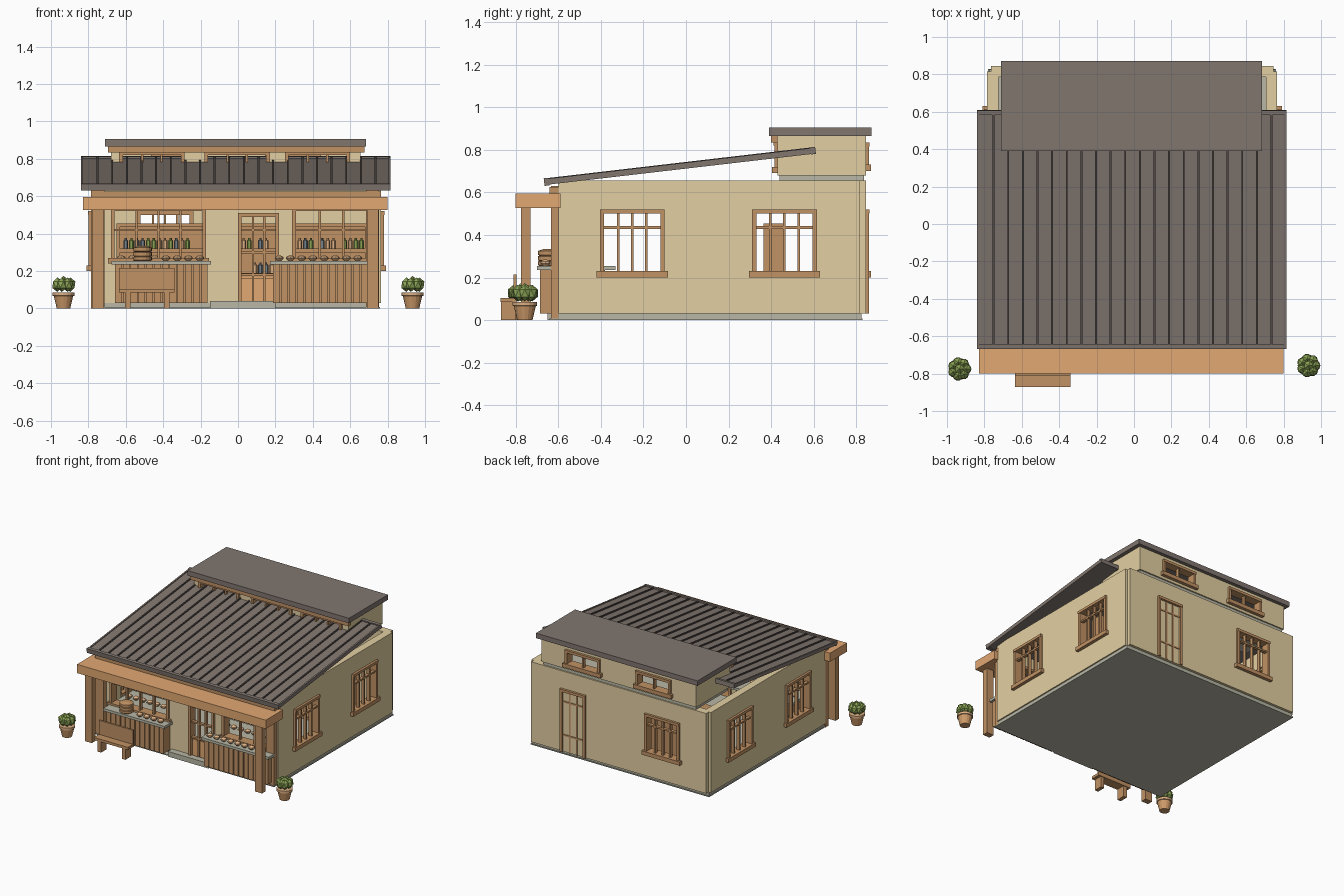
import bpy, bmesh, math, random
from mathutils import Matrix, Vector

cube = bpy.data.objects.get("Cube")
if cube:
    bpy.data.objects.remove(cube)
random.seed(4)


def material(name, code):
    def linear(i):
        c = int(code[i:i + 2], 16) / 255
        return ((c + 0.055) / 1.055) ** 2.4 if c > 0.04 else c / 12.92
    colour = (linear(0), linear(2), linear(4), 1)
    m = bpy.data.materials.new(name)
    m.use_nodes = True
    m.diffuse_color = colour
    m.node_tree.nodes["Principled BSDF"].inputs["Base Color"].default_value = colour
    return m


PLASTER = material("plaster", "E3CFA2")
WOOD = material("wood", "C09264")
BEAM = material("orange wood", "E2A872")
ROOF = material("roof metal", "81766F")
RIB = material("dark metal", "544D4A")
STONE = material("stone", "B8B7A6")
CLAY = material("clay", "D09C6A")
LEAF = material("leaf green", "8AA354")
GLASS = material("bottle blue grey", "76828A")
CREAM = material("pale clay", "DDB083")


def finish(name, bm, mat):
    bmesh.ops.recalc_face_normals(bm, faces=bm.faces)
    mesh = bpy.data.meshes.new(name)
    bm.to_mesh(mesh)
    bm.free()
    mesh.materials.append(mat)
    ob = bpy.data.objects.new(name, mesh)
    bpy.context.scene.collection.objects.link(ob)
    return ob


def boxes(name, mat, *items, place=None):
    """One mesh of boxes, each given as x, y and z ranges."""
    bm = bmesh.new()
    for b in items:
        lo, hi = Vector(b[0::2]), Vector(b[1::2])
        if place:
            lo, hi = place(*lo), place(*hi)
        size = [abs(h - l) for l, h in zip(lo, hi)]
        bmesh.ops.create_cube(bm, size=1, matrix=Matrix.Translation((lo + hi) / 2) @ Matrix.Diagonal((*size, 1)))
    return finish(name, bm, mat)


def lathe(name, mat, profile, spots, sides=8):
    """Turned shape repeated at each spot."""
    bm = bmesh.new()
    for s in spots:
        rings = []
        for r, z in profile:
            rings.append([bm.verts.new((s[0] + r * math.cos(math.tau * i / sides),
                                        s[1] + r * math.sin(math.tau * i / sides), s[2] + z)) for i in range(sides)])
        for low, high in zip(rings, rings[1:]):
            for i in range(sides):
                j = (i + 1) % sides
                bm.faces.new((low[i], low[j], high[j], high[i]))
        bm.faces.new(rings[0])
        bm.faces.new(rings[-1])
    return finish(name, bm, mat)


# Wall frames: u along the wall, d outward, z up
LEFT, RIGHT, FRONT, BACK = -0.785, 0.765, -0.6, 0.845
def front(u, d, z): return Vector((u, FRONT - d, z))
def back(u, d, z): return Vector((u, BACK + d, z))
def right(u, d, z): return Vector((RIGHT + d, u, z))
def left(u, d, z): return Vector((LEFT - d, u, z))
def upper_front(u, d, z): return Vector((u, 0.43 - d, z))


def wall(name, place, u0, u1, z0, z1, holes, thick=0.06):
    """Wall pieces around a row of openings."""
    parts, u = [], u0
    for a, b, low, high in sorted(holes):
        parts += [(u, a, -thick, 0, z0, z1), (a, b, -thick, 0, high, z1)]
        if low > z0:
            parts.append((a, b, -thick, 0, z0, low))
        u = b
    parts.append((u, u1, -thick, 0, z0, z1))
    boxes(name, PLASTER, *parts, place=place)


def window(name, place, hole, columns, bars, sill=True, frame=0.02):
    """Frame, sill and glazing bars filling an opening."""
    a, b, low, high = hole
    parts = [(a, a + frame, -0.05, 0.015, low, high), (b - frame, b, -0.05, 0.015, low, high),
             (a, b, -0.05, 0.018, high - frame, high)]
    if sill:
        parts.append((a - 0.015, b + 0.015, -0.05, 0.025, low - 0.01, low + frame))
    for i in range(1, columns):
        u = a + frame + (b - a - 2 * frame) * i / columns
        parts.append((u - 0.006, u + 0.006, -0.02, 0.005, low, high))
    for z in bars:
        parts.append((a, b, -0.02, 0.005, z - 0.006, z + 0.006))
    boxes(name, WOOD, *parts, place=place)


# Base and floor
boxes("foundation", STONE, (LEFT + 0.005, RIGHT - 0.005, FRONT - 0.04, BACK - 0.015, 0, 0.008))
boxes("plinth", STONE, (LEFT + 0.01, RIGHT - 0.01, FRONT, BACK - 0.02, 0.008, 0.03))
boxes("door_step", STONE, (-0.15, 0.2, -0.65, FRONT, 0, 0.04))

# Main walls
TOP = 0.655
side_holes = [(-0.405, -0.1, 0.21, 0.52), (0.31, 0.615, 0.21, 0.52)]
back_window, back_door = (-0.54, -0.24, 0.21, 0.52), (0.27, 0.49, 0.03, 0.52)
shop_left, shop_right = (-0.68, -0.17, 0.25, 0.54), (0.29, 0.71, 0.25, 0.54)
front_door = (0, 0.22, 0.03, 0.51)
for label, place in (("left", right), ("right", left)):
    wall(label + "_wall", place, FRONT, BACK - 0.03, 0.03, TOP, side_holes)
    for n, hole in zip(("front", "rear"), side_holes):
        window(f"{label}_{n}_window", place, hole, 4, (0.435,))
wall("back_wall", back, LEFT + 0.02, RIGHT - 0.02, 0.03, TOP, [back_window])
wall("front_wall", front, LEFT + 0.06, RIGHT - 0.06, 0.03, 0.63, [shop_left, front_door, shop_right], 0.04)
window("back_window", back, back_window, 4, (0.435,))
window("back_door", back, back_door, 3, (0.16, 0.42), sill=False)
window("shop_window_right", front, shop_left, 4, (0.42,))
window("shop_window_left", front, shop_right, 3, (0.42,))
window("front_door", front, front_door, 3, (0.42, 0.3, 0.18), sill=False)
boxes("front_door_panel", BEAM, (0, 0.22, -0.03, -0.01, 0.03, 0.16), place=front)

# Porch: posts, beam and wall plate
posts = []
for x in (-0.75, 0.72):
    posts += [(x - 0.03, x + 0.03, -0.775, -0.73, 0, 0.54), (x - 0.035, x + 0.035, -0.635, FRONT, 0, 0.63)]
boxes("porch_posts", WOOD, *posts)
boxes("porch_beam", BEAM, (-0.83, 0.8, -0.8, -0.59, 0.527, 0.595))
boxes("wall_plate", WOOD, (-0.785, 0.765, -0.64, -0.58, 0.595, 0.625))

# Counters with plank fronts, bowls and a steamer stack
bowls = []
for label, x0, x1 in (("right", -0.675, -0.145), ("left", 0.17, 0.755)):
    boxes(label + "_counter", WOOD, (x0 + 0.02, x1 - 0.02, -0.675, -0.38, 0.03, 0.235))
    count = round((x1 - x0) / 0.045)
    step = (x1 - x0 - 0.03) / count
    boxes(label + "_counter_planks", WOOD, *[(x0 + 0.018 + i * step, x0 + 0.012 + (i + 1) * step, -0.685, -0.67, 0.03, 0.235)
                                             for i in range(count)])
    boxes(label + "_counter_top", STONE, (x0, x1 if x1 < 0 else 0.7, -0.7, -0.33, 0.235, 0.255),
          (x0, x1, -0.7, FRONT, 0.235, 0.255))
    bowls += [(x0 + 0.05 + i * 0.06, y, 0.255) for i in range(8) for y in (-0.66, -0.45)
              if x0 > 0 or i > 3 or y > -0.6]
lathe("bowls", CREAM, [(0.012, 0), (0.024, 0.012), (0.022, 0.02), (0.006, 0.03)], bowls)
lathe("steamer_stack", WOOD, [(0.046, 0), (0.05, 0.004), (0.05, 0.02), (0.044, 0.023), (0.05, 0.026), (0.05, 0.045),
                              (0.044, 0.048), (0.05, 0.052), (0.05, 0.07), (0.02, 0.08)], [(-0.51, -0.645, 0.255)], 16)

# Bench
boxes("bench", WOOD, (-0.635, -0.34, -0.872, -0.795, 0.085, 0.105), (-0.635, -0.34, -0.81, -0.795, 0.105, 0.215),
      *[(x, x + 0.03, -0.868, -0.8, 0, 0.085) for x in (-0.605, -0.395)])

# Display cabinet and bottles inside
shelves = [0.03, 0.17, 0.3, 0.435]
boxes("cabinet", WOOD, (-0.65, 0.7, 0.45, 0.465, 0.03, 0.455),
      *[(-0.65, 0.7, 0.365, 0.465, z, z + 0.02) for z in shelves],
      *[(x, x + 0.02, 0.365, 0.465, 0.03, 0.455) for x in (-0.65, -0.19, 0.24, 0.68)])
boxes("cabinet_doors", BEAM, (-0.63, 0.68, 0.37, 0.38, 0.05, 0.17))
spots = [(-0.6 + i * 0.03, 0.4, z + 0.02) for z in shelves[1:3] for i in range(43)]
random.shuffle(spots)
for n, (name, mat) in enumerate((("green_bottles", LEAF), ("grey_bottles", GLASS), ("clay_bottles", CREAM))):
    lathe(name, mat, [(0.013, 0), (0.013, 0.042), (0.006, 0.047), (0.006, 0.056)], spots[n::4], 6)

# Sloping ribbed roof
run, rise = 1.265, 0.147
length = math.hypot(run, rise)
ribs = [(-0.834 + i * 0.0782, -0.824 + i * 0.0782, 0.01, length - 0.01, 0.02, 0.029) for i in range(1, 21)]
roof_parts = [
    boxes("main_roof", ROOF, (-0.83, 0.805, 0, length, 0, 0.02)),
    boxes("roof_ribs", RIB, *ribs),
    boxes("roof_edge_trim", ROOF, (-0.84, 0.815, -0.005, 0.018, -0.006, 0.03),
          (-0.84, 0.815, length - 0.018, length + 0.005, -0.004, 0.03)),
    boxes("roof_side_trim", ROOF, (-0.84, -0.828, 0, length, -0.002, 0.026), (0.803, 0.815, 0, length, -0.002, 0.026))]
for ob in roof_parts:
    ob.location = (0, -0.66, 0.637)
    ob.rotation_euler.x = math.atan2(rise, run)

# Raised rear storey
upper_holes = [(x, x + 0.35, 0.7, 0.84) for x in (-0.635, -0.18, 0.25)]
rear_holes = [(-0.465, -0.165, 0.71, 0.835), (0.145, 0.445, 0.71, 0.835)]
boxes("upper_floor", STONE, (-0.67, 0.645, 0.44, BACK - 0.01, 0.655, 0.682))
boxes("upper_side_walls", PLASTER, (-0.68, -0.64, 0.43, BACK, 0.68, 0.868), (0.615, 0.655, 0.43, BACK, 0.68, 0.868))
wall("upper_front_wall", upper_front, -0.64, 0.615, 0.68, 0.868, upper_holes, 0.03)
wall("upper_back_wall", back, -0.64, 0.615, 0.68, 0.868, rear_holes, 0.03)
for n, hole in enumerate(upper_holes):
    window(f"upper_front_window_{n}", upper_front, hole, 3, ())
for n, hole in enumerate(rear_holes):
    window(f"upper_back_window_{n}", back, hole, 2, ())
boxes("upper_fascia", WOOD, (-0.695, 0.675, 0.4, 0.43, 0.835, 0.866))
boxes("upper_roof", ROOF, (-0.71, 0.685, 0.39, 0.872, 0.866, 0.905))

# Potted plants
for label, x, y in (("right", -0.933, -0.775), ("left", 0.933, -0.757)):
    lathe(label + "_pot", CLAY, [(0.036, 0), (0.052, 0.068), (0.04, 0.068)], [(x, y, 0)], 16)
    lathe(label + "_pot_rim", CREAM, [(0.05, 0.066), (0.058, 0.068), (0.058, 0.086), (0.046, 0.086)], [(x, y, 0)], 16)
    bm = bmesh.new()
    for i in range(8):
        turn, reach = math.tau * i / 7, 0.036 if i < 7 else 0
        spot = Matrix.Translation((x + reach * math.cos(turn), y + reach * math.sin(turn), 0.127 if i < 7 else 0.135))
        bmesh.ops.create_icosphere(bm, subdivisions=1, radius=0.031, matrix=spot @ Matrix.Diagonal((1, 1, 1.25, 1)))
    finish(label + "_bush", bm, LEAF)
